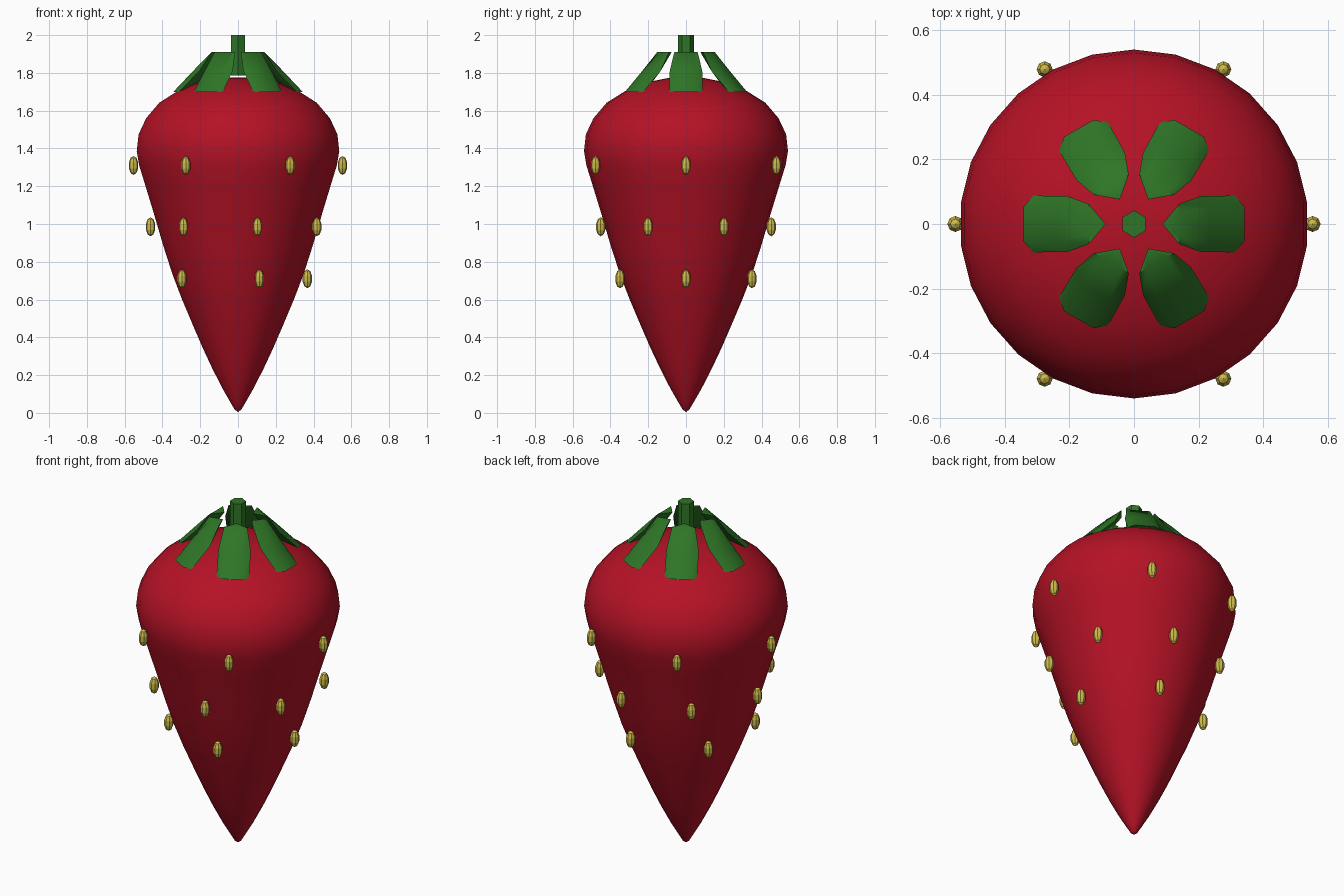
import bpy, math

if "Cube" in bpy.data.objects:
    bpy.data.objects.remove(bpy.data.objects["Cube"])

def material(name, col):
    m = bpy.data.materials.new(name)
    m.diffuse_color = (*col, 1)
    m.use_nodes = True
    m.node_tree.nodes["Principled BSDF"].inputs["Base Color"].default_value = m.diffuse_color
    return m

red = material("berry red", (0.46, 0.006, 0.019))
green = material("leaf green", (0.028, 0.18, 0.02))
gold = material("seed yellow", (0.62, 0.5, 0.07))

def make(name, verts, faces, mat, angle=None):
    me = bpy.data.meshes.new(name)
    me.from_pydata(verts, [], faces)
    me.materials.append(mat)
    ob = bpy.data.objects.new(name, me)
    bpy.context.collection.objects.link(ob)
    if angle:
        bpy.ops.object.select_all(action='DESELECT')
        ob.select_set(True)
        bpy.context.view_layer.objects.active = ob
        bpy.ops.object.shade_smooth_by_angle(angle=math.radians(angle))
    return ob

def bridge(rings, n):
    """Quads between consecutive rings of n vertices."""
    return [(r*n+i, r*n+(i+1) % n, (r+1)*n+(i+1) % n, (r+1)*n+i)
            for r in range(rings-1) for i in range(n)]

# berry body: turned profile (radius, height) with 26 sides
profile = [(0.018, 0.018), (0.04, 0.055), (0.083, 0.13), (0.137, 0.235),
           (0.19, 0.348), (0.245, 0.475), (0.3, 0.605), (0.35, 0.735),
           (0.4, 0.89), (0.45, 1.06), (0.493, 1.2), (0.527, 1.31),
           (0.54, 1.385), (0.53, 1.475), (0.49, 1.56), (0.42, 1.642),
           (0.32, 1.705), (0.21, 1.75), (0.1, 1.772)]
n = 26
verts = [(r*math.sin(2*math.pi*-i/n), r*math.cos(2*math.pi*i/n), z)
         for r, z in profile for i in range(n)]
faces = bridge(len(profile), n)
b, t = len(verts), len(verts)+1
verts += [(0, 0, 0.005), (0, 0, 1.776)]
last = (len(profile)-1)*n
for i in range(n):
    j = (i+1) % n
    faces += [(b, j, i), (t, last+i, last+j)]
make("berry_body", verts, faces, red, 60)

# stem: hexagonal rod
bpy.ops.mesh.primitive_cylinder_add(vertices=6, radius=0.042, depth=0.215,
                                    location=(0, 0, 1.8925))
stem = bpy.context.object
stem.name = "stem"
stem.data.materials.append(green)

# leaves: lens-shaped sections (height, inner, side, outer radius, half width)
sections = [(1.70, 0.25, 0.312, 0.342, 0.088),
            (1.81, 0.16, 0.205, 0.238, 0.086),
            (1.91, 0.088, 0.14, 0.138, 0.062)]
for k in range(6):
    a = k*math.pi/3
    verts = []
    for z, inner, side, outer, w in sections:
        for u, v in ((inner, 0), (side, -w), (outer, -w*0.6),
                     (outer, w*0.6), (side, w)):
            verts.append((u*math.cos(a)-v*math.sin(a),
                          u*math.sin(a)+v*math.cos(a), z))
    faces = bridge(3, 5) + [(4, 3, 2, 1, 0), (10, 11, 12, 13, 14)]
    make(f"leaf_{k+1}", verts, faces, green, 50)

# seeds: three staggered rows (height, radius, count, first angle)
for row, (z, r, count, first) in enumerate(((1.31, 0.553, 6, 0),
                                            (0.985, 0.463, 7, math.pi/7),
                                            (0.71, 0.367, 5, 0))):
    for k in range(count):
        a = first + 2*math.pi*k/count
        bpy.ops.mesh.primitive_uv_sphere_add(
            segments=8, ring_count=5, radius=1,
            location=(r*math.cos(a), r*math.sin(a), z))
        s = bpy.context.object
        s.name = f"seed_{row+1}_{k+1}"
        s.scale = (0.026, 0.026, 0.05)
        s.data.materials.append(gold)
